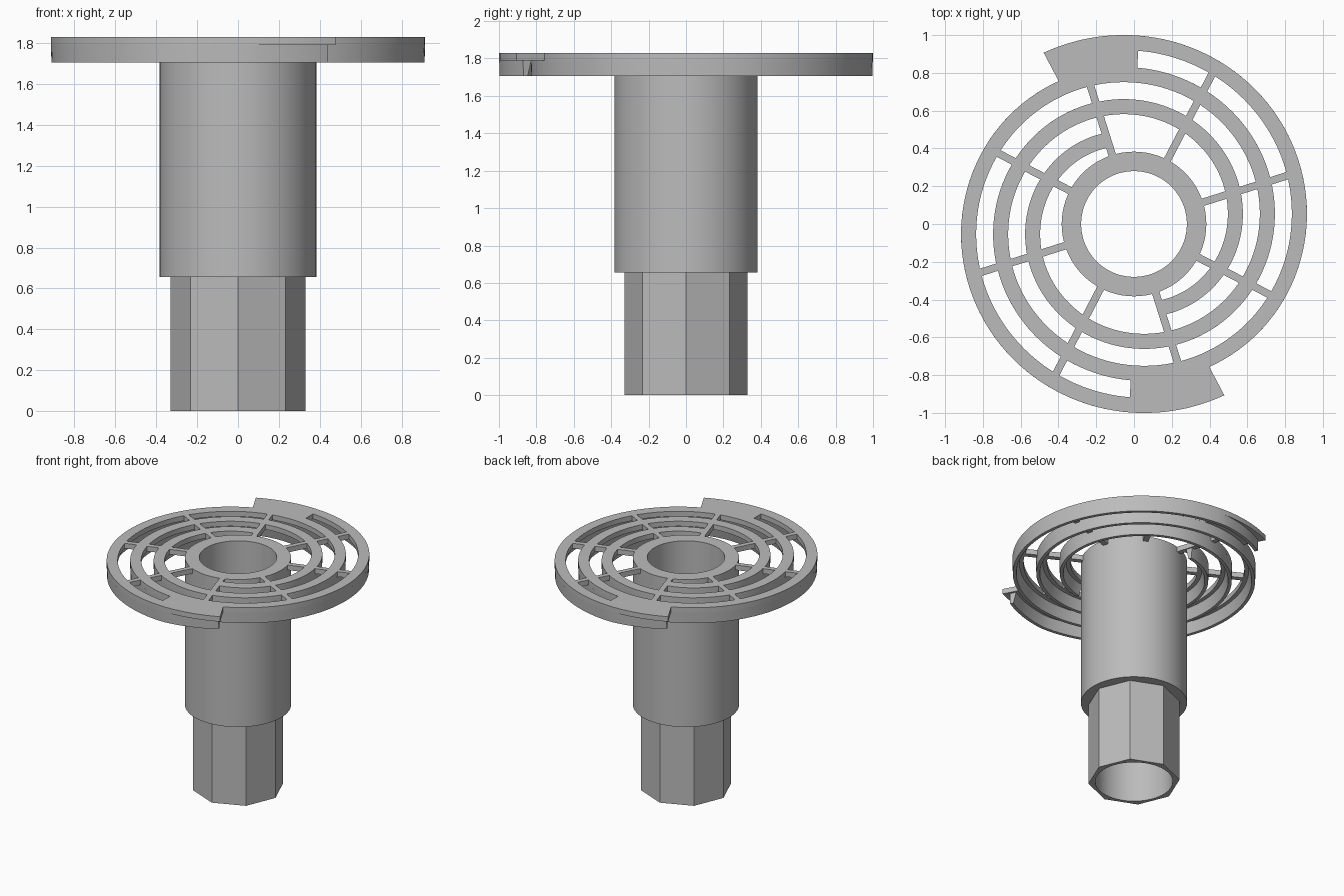
import bpy, bmesh, math
from math import radians, cos, sin

cube = bpy.data.objects.get("Cube")
if cube:
    bpy.data.objects.remove(cube)

grey = bpy.data.materials.new("plain_grey")
grey.use_nodes = True
COLOR = (0.5, 0.5, 0.5, 1)
grey.diffuse_color = COLOR
grey.node_tree.nodes["Principled BSDF"].inputs["Base Color"].default_value = COLOR

TOP, LEDGE, BOTTOM = 1.83, 1.79, 1.705   # heights of the grate
STEP, HOLE, HUB, SOCKET = 0.655, 0.28, 0.383, 0.33
TIP, SLOT_START, ARM_END = 117.8, 88.7, -434
BAND = 0.08


def outer(a):
    """Outer radius of the spiral arm at angle a in degrees."""
    return 0.914 + 0.085 * a / 90


def sweep(name, section, start, end, step=3, loop=False):
    """Carry a closed (radius, z) section around the z axis."""
    bm = bmesh.new()
    count = max(2, round(abs(end - start) / step))
    rings = []
    for i in range(count if loop else count + 1):
        a = start + (end - start) * i / count
        c, s = cos(radians(a)), sin(radians(a))
        rings.append([bm.verts.new((r * c, r * s, z)) for r, z in section(a)])
    n = len(rings[0])
    pairs = list(zip(rings, rings[1:] + rings[:1]))
    for p, q in pairs if loop else pairs[:-1]:
        for j in range(n):
            k = (j + 1) % n
            bm.faces.new((p[j], p[k], q[k], q[j]))
    if not loop:
        bm.faces.new(rings[0])
        bm.faces.new(rings[-1])
    return finish(name, bm)


def finish(name, bm):
    bmesh.ops.recalc_face_normals(bm, faces=bm.faces)
    mesh = bpy.data.meshes.new(name)
    bm.to_mesh(mesh)
    bm.free()
    mesh.materials.append(grey)
    obj = bpy.data.objects.new(name, mesh)
    bpy.context.collection.objects.link(obj)
    bpy.ops.object.select_all(action='DESELECT')
    obj.select_set(True)
    bpy.context.view_layer.objects.active = obj
    bpy.ops.object.shade_smooth_by_angle(angle=radians(25))
    return obj


def flange_section(a):
    r = outer(a)
    return [(r, TOP), (r, LEDGE), (r - BAND, LEDGE), (r - BAND, TOP)]


def web_section(a):
    # the web drifts inward below the overhanging tip
    r = outer(a) - 0.05 * max(0, (a - 92) / (TIP - 92))
    return [(r, LEDGE), (r - 0.003, BOTTOM), (r - 0.028, BOTTOM), (r - 0.05, LEDGE)]


def plate_section(a):
    r, inner = outer(a), outer(a - 180) - 0.02
    return [(r, TOP), (r, LEDGE), (inner, LEDGE), (inner, TOP)]


# central tube
sweep("tube", lambda a: [(HUB, TOP), (HUB, STEP), (HOLE, STEP), (HOLE, TOP)],
      0, 360, 5, True)

# eight-sided socket with a round bore
bm = bmesh.new()
bore = 72
levels = []
for z in (0, STEP):
    outside, inside = [], []
    for i in range(bore):
        a = math.tau * i / bore
        inside.append(bm.verts.new((HOLE * cos(a), HOLE * sin(a), z)))
        if i % 9 == 0:
            outside.append(bm.verts.new((SOCKET * cos(a), SOCKET * sin(a), z)))
    levels.append((outside, inside))
(lo_out, lo_in), (hi_out, hi_in) = levels
for lo, hi in ((lo_out, hi_out), (lo_in, hi_in)):
    for i in range(len(lo)):
        k = (i + 1) % len(lo)
        bm.faces.new((lo[i], lo[k], hi[k], hi[i]))
for outside, inside in levels:
    for i in range(8):
        arc = [inside[(i * 9 + j) % bore] for j in range(10)]
        bm.faces.new([outside[i], outside[(i + 1) % 8]] + arc[::-1])
finish("socket", bm)

# two matching spiral arms, each with a solid tip plate
for side, turn in (("back", 0), ("front", math.pi)):
    for part, section, start, end in (
            ("arm_flange", flange_section, TIP, ARM_END),
            ("arm_web", web_section, TIP - 1, ARM_END),
            ("tip_plate", plate_section, TIP, SLOT_START)):
        sweep(f"{side}_{part}", section, start, end).rotation_euler.z = turn

# radial spokes from the tube to the outermost band
for i in range(8):
    a = 17.5 + 45 * (i % 4) - (45 * 4 if i % 4 == 3 else 0)
    length = outer(a) - BAND / 2
    bm = bmesh.new()
    bmesh.ops.create_cube(bm, size=1)
    for v in bm.verts:
        v.co.x = length if v.co.x > 0 else HUB - 0.02
        v.co.y *= 0.04
        v.co.z = TOP if v.co.z > 0 else LEDGE
    finish(f"spoke_{i + 1}", bm).rotation_euler.z = radians(a + 180 * (i // 4))
